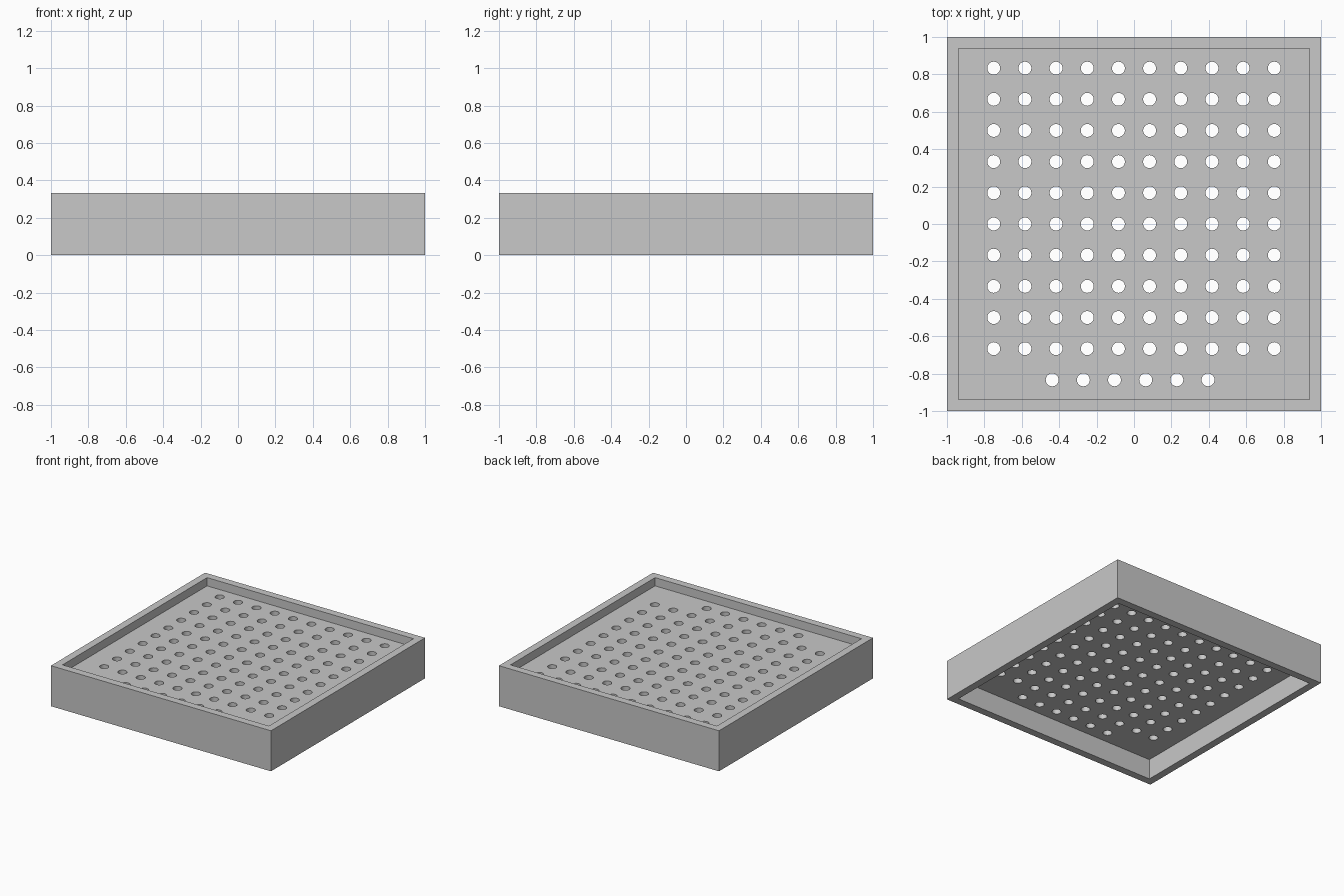
import bpy
import bmesh
from mathutils import Matrix

HEIGHT = 0.333
WALL = 0.062
FLOOR_TOP = 0.265
FLOOR_BOTTOM = 0.167
PITCH = 1 / 6
HOLE_RADIUS = 0.0345

default_cube = bpy.data.objects.get("Cube")
if default_cube:
    bpy.data.objects.remove(default_cube, do_unlink=True)

grey = bpy.data.materials.new("plain_grey")
grey.use_nodes = True
colour = (0.58, 0.58, 0.58, 1)
grey.diffuse_color = colour
grey.node_tree.nodes["Principled BSDF"].inputs["Base Color"].default_value = colour


def make_object(name, bm):
    mesh = bpy.data.meshes.new(name)
    bm.to_mesh(mesh)
    bm.free()
    mesh.materials.append(grey)
    obj = bpy.data.objects.new(name, mesh)
    bpy.context.collection.objects.link(obj)
    return obj


def recess(bm, direction, level):
    """Inset the top or bottom face and sink it to the given height."""
    bm.normal_update()
    face = max(bm.faces, key=lambda f: f.normal.z * direction)
    bmesh.ops.inset_region(bm, faces=[face], thickness=WALL, use_even_offset=True)
    # A second, zero-width ring becomes the inner wall
    ring = bmesh.ops.extrude_discrete_faces(bm, faces=[face])["faces"]
    for vert in ring[0].verts:
        vert.co.z = level


# Square frame with a recessed floor, open above and below
bm = bmesh.new()
box = Matrix.Translation((0, 0, HEIGHT / 2)) @ Matrix.Diagonal((2, 2, HEIGHT, 1))
bmesh.ops.create_cube(bm, size=1, matrix=box)
recess(bm, 1, FLOOR_TOP)
recess(bm, -1, FLOOR_BOTTOM)
bmesh.ops.recalc_face_normals(bm, faces=bm.faces)
tray = make_object("perforated_tray", bm)

# Hole layout: a ten by ten grid and one short offset row at the front
holes = [(-0.75 + i * PITCH, 5 * PITCH - j * PITCH) for j in range(10) for i in range(10)]
holes += [(-0.4375 + i * PITCH, -5 * PITCH) for i in range(6)]

bm = bmesh.new()
for x, y in holes:
    place = Matrix.Translation((x, y, (FLOOR_TOP + FLOOR_BOTTOM) / 2))
    bmesh.ops.create_cone(bm, cap_ends=True, segments=32, radius1=HOLE_RADIUS,
                          radius2=HOLE_RADIUS, depth=0.2, matrix=place)
cutter = make_object("hole_cutter", bm)
cutter.hide_render = True

# Drill the holes through the floor
drill = tray.modifiers.new("holes", "BOOLEAN")
drill.operation = "DIFFERENCE"
drill.solver = "EXACT"
drill.object = cutter
bpy.ops.object.select_all(action="DESELECT")
tray.select_set(True)
bpy.context.view_layer.objects.active = tray
bpy.ops.object.modifier_apply(modifier=drill.name)
bpy.data.objects.remove(cutter, do_unlink=True)
bpy.ops.object.shade_smooth_by_angle()
